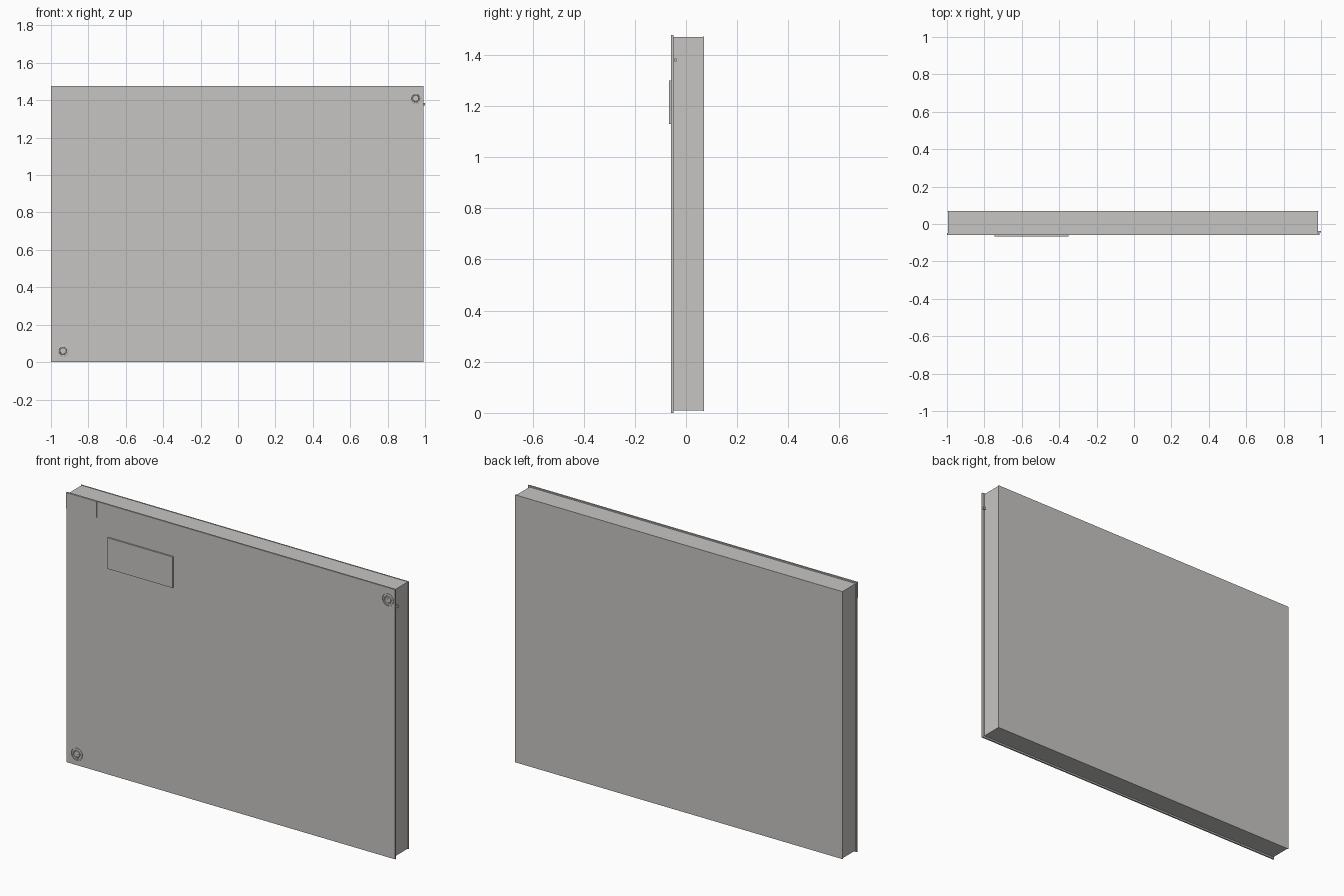
import bpy
import bmesh
import math
from mathutils import Matrix

cube = bpy.data.objects.get("Cube")
if cube:
    bpy.data.objects.remove(cube, do_unlink=True)

# Single painted-metal colour
grey = bpy.data.materials.new("light_grey_paint")
grey.use_nodes = True
colour = (0.57, 0.56, 0.55, 1)
grey.diffuse_color = colour
grey.node_tree.nodes["Principled BSDF"].inputs["Base Color"].default_value = colour


def finish(name, bm):
    bmesh.ops.recalc_face_normals(bm, faces=bm.faces)
    mesh = bpy.data.meshes.new(name)
    bm.to_mesh(mesh)
    bm.free()
    mesh.materials.append(grey)
    ob = bpy.data.objects.new(name, mesh)
    bpy.context.collection.objects.link(ob)
    return ob


def box(name, x, y, z):
    """Box from (min, max) pairs."""
    bm = bmesh.new()
    size = [b - a for a, b in (x, y, z)]
    mid = [(a + b) / 2 for a, b in (x, y, z)]
    bmesh.ops.create_cube(bm, size=1, matrix=Matrix.Translation(mid) @ Matrix.Diagonal((*size, 1)))
    return finish(name, bm)


def lathe(name, profile, x, z, steps=32):
    """Spin a (radius, y) profile about an axis pointing forward."""
    bm = bmesh.new()
    verts = [bm.verts.new((x + r, y, z)) for r, y in profile]
    edges = [bm.edges.new(pair) for pair in zip(verts, verts[1:])]
    bmesh.ops.spin(bm, geom=verts + edges, cent=(x, 0, z), axis=(0, 1, 0),
                   angle=math.tau, steps=steps)
    bmesh.ops.remove_doubles(bm, verts=bm.verts, dist=0.0001)
    return finish(name, bm)


FRONT = -0.058

# Housing, slightly larger back sheet and overhanging front cover
box("housing", (-0.994, 0.983), (-0.049, 0.066), (0.009, 1.47))
box("back_sheet", (-0.997, 0.986), (0.066, 0.07), (0.007, 1.472))
cover = box("front_cover", (-1, 0.993), (FRONT, -0.049), (0, 1.477))

# Corner screws sunk in round recesses
for side, x, z in (("upper", 0.95, 1.41), ("lower", -0.935, 0.06)):
    cutter = lathe(side + "_recess_cutter",
                   [(0, -0.08), (0.034, -0.08), (0.034, -0.053), (0, -0.053)], x, z)
    cutter.hide_render = True
    cutter.hide_set(True)
    cut = cover.modifiers.new(side + "_recess", "BOOLEAN")
    cut.operation = "DIFFERENCE"
    cut.solver = "EXACT"
    cut.object = cutter
    lathe(side + "_screw", [(0.031, -0.052), (0.031, -0.057), (0.029, FRONT), (0.022, FRONT),
                            (0.021, -0.055), (0.018, -0.055), (0.016, -0.0575), (0, -0.0575)], x, z)
    box(side + "_screw_bar", (x - 0.009, x + 0.009), (-0.0585, -0.057), (z - 0.002, z + 0.002))
    box(side + "_screw_cross_bar", (x - 0.002, x + 0.002), (-0.0585, -0.057), (z - 0.009, z + 0.009))

# Raised blank nameplate, corner tab and side pin
box("nameplate", (-0.745, -0.35), (-0.066, FRONT), (1.13, 1.3))
box("corner_tab", (-1, -0.815), (-0.0595, FRONT), (1.39, 1.477))
box("side_pin", (0.983, 1.0), (-0.045, -0.037), (1.373, 1.386))
